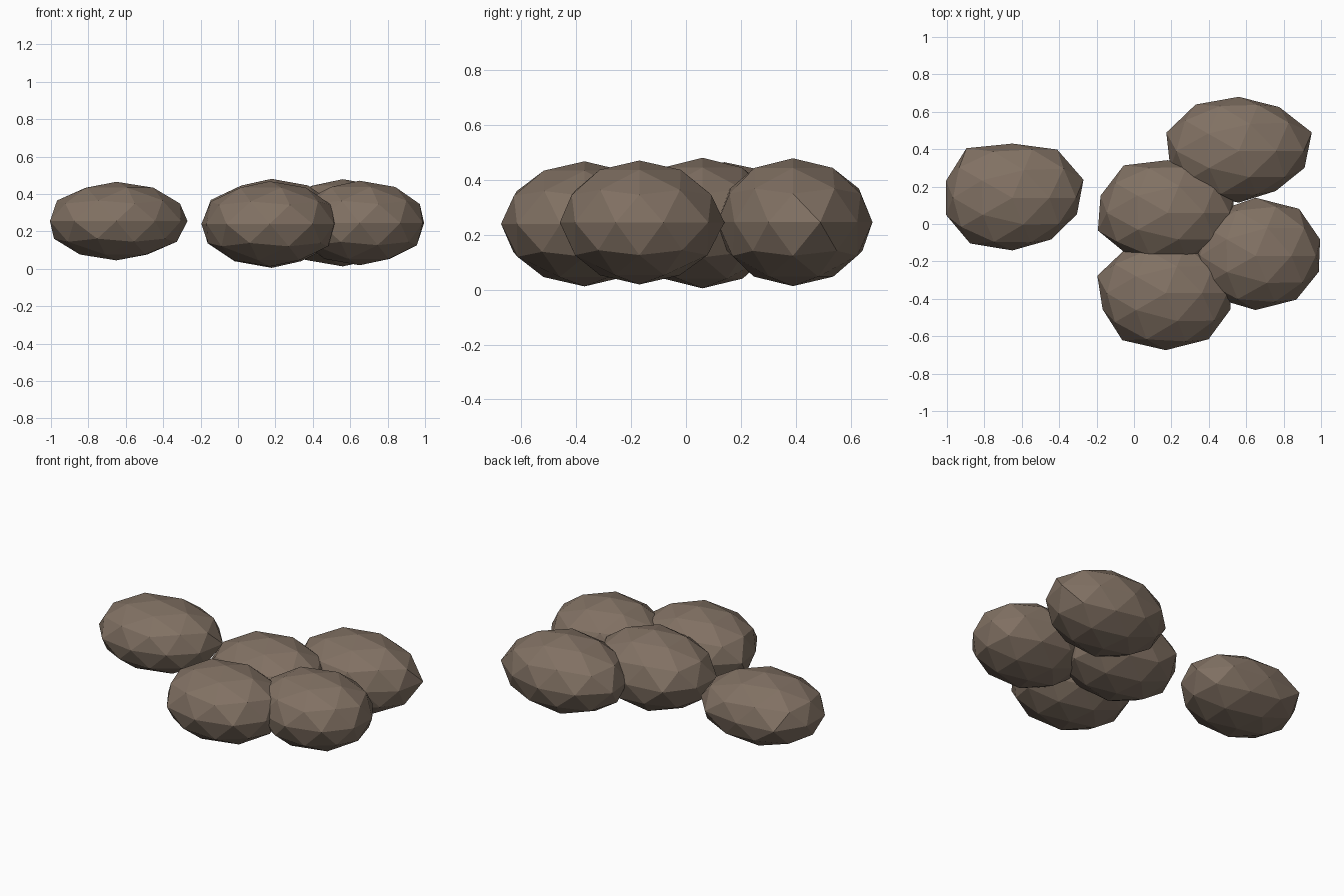
import bpy, bmesh, math

# one flat colour for all stones
stone = bpy.data.materials.new("brown_stone")
stone.diffuse_color = (0.22, 0.165, 0.125, 1)

RX, RY = 0.37, 0.29  # common half width and half depth


def rock(name, centre, rz, bumps):
    """Low-poly squashed icosphere; bumps are radius factors at 18, 54, 90 ... degrees."""
    bm = bmesh.new()
    bmesh.ops.create_icosphere(bm, subdivisions=2, radius=1)
    for v in bm.verts:
        x, y, z = v.co
        h = math.hypot(x, y)
        t = ((math.degrees(math.atan2(y, x)) - 18) % 360) / 36
        i, f = int(t + 1e-4), t - int(t + 1e-4)
        k = bumps[i % 10] * (1 - f) + bumps[(i + 1) % 10] * f
        k = 1 + (k - 1) * h
        v.co = (centre[0] + x * RX * k, centre[1] + y * RY * k, centre[2] + z * rz)
    me = bpy.data.meshes.new(name)
    bm.to_mesh(me)
    bm.free()
    me.materials.append(stone)
    ob = bpy.data.objects.new(name, me)
    bpy.context.collection.objects.link(ob)


# lone stone on the left, then the cluster of four
rock("left_rock", (-0.65, 0.14, 0.255), 0.21,
     [1.08, 1.10, 1.00, 1.13, 1.01, 1.01, 1.04, 0.97, 0.95, 0.98])
rock("middle_rock", (0.18, 0.06, 0.243), 0.238,
     [1.00, 1.00, 0.97, 1.08, 1.02, 1.06, 0.97, 0.97, 0.97, 1.00])
rock("back_rock", (0.56, 0.39, 0.246), 0.233,
     [1.11, 1.00, 1.00, 1.06, 1.10, 1.04, 1.00, 0.95, 0.91, 1.00])
rock("right_rock", (0.65, -0.17, 0.245), 0.226,
     [0.98, 1.07, 1.07, 1.00, 0.93, 0.93, 0.97, 1.00, 1.00, 0.96])
rock("front_rock", (0.17, -0.37, 0.24), 0.228,
     [1.00, 1.00, 0.95, 1.00, 1.04, 0.96, 1.07, 1.05, 1.05, 0.98])
